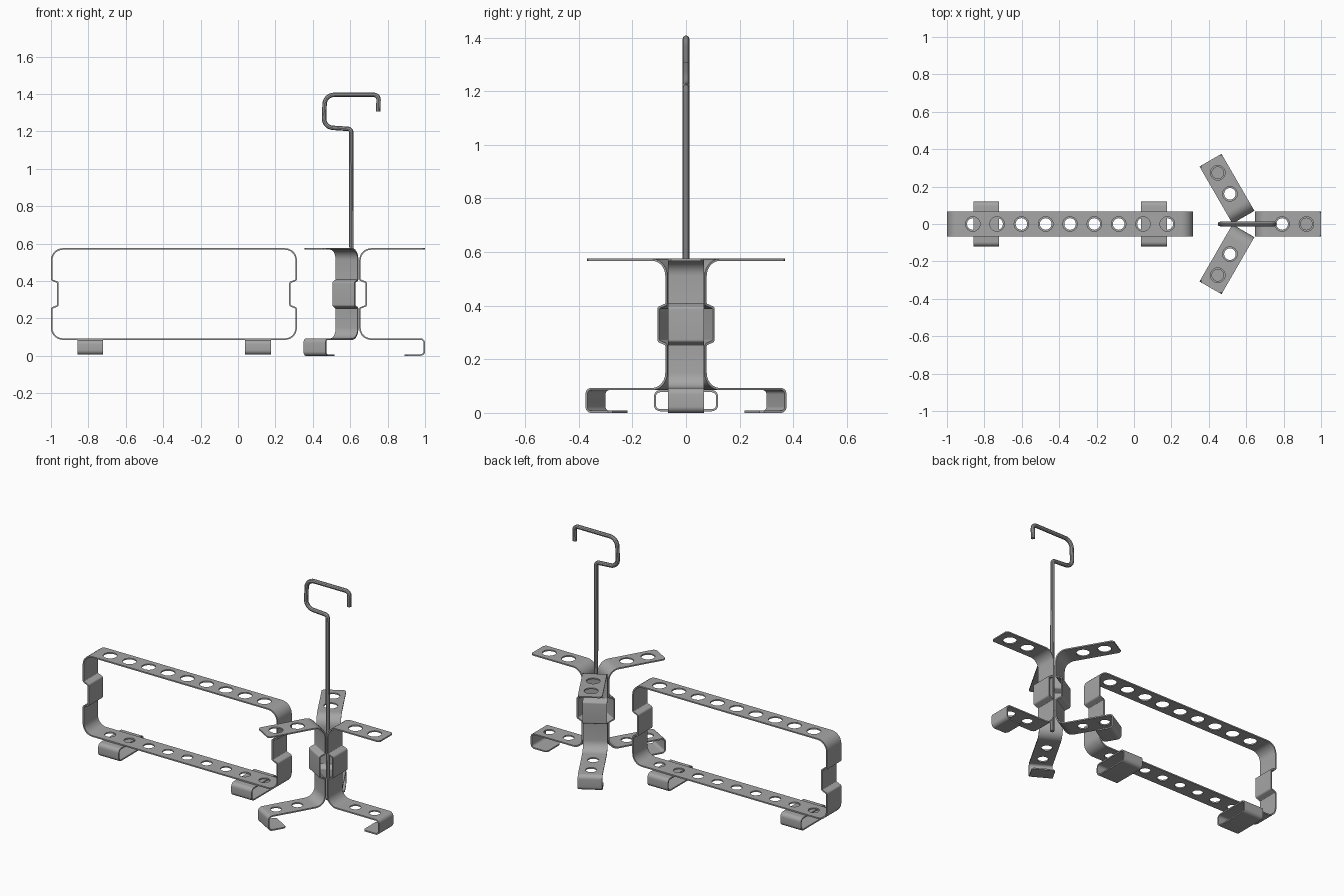
import bpy, bmesh, math
from mathutils import Vector

if "Cube" in bpy.data.objects:
    bpy.data.objects.remove(bpy.data.objects["Cube"])

THICK = 0.008
steel = bpy.data.materials.new("grey steel")
steel.diffuse_color = (0.38, 0.38, 0.38, 1)
steel.use_nodes = True
steel.node_tree.nodes["Principled BSDF"].inputs["Base Color"].default_value = steel.diffuse_color


def fillet(points, closed=False, steps=7):
    """Round the corners of an (x, z, radius) polyline."""
    pts = [Vector((p[0], 0, p[1])) for p in points]
    out, n = [], len(pts)
    for i, p in enumerate(pts):
        r = points[i][2]
        if r == 0 or (not closed and i in (0, n - 1)):
            out.append(p)
            continue
        a = (pts[i - 1] - p).normalized()
        b = (pts[(i + 1) % n] - p).normalized()
        half = a.angle(b) / 2
        centre = p + (a + b).normalized() * (r / math.sin(half))
        s = p + a * (r / math.tan(half)) - centre
        e = p + b * (r / math.tan(half)) - centre
        sweep = math.pi - 2 * half
        out += [centre + (s * math.sin(sweep * (1 - k / steps)) + e * math.sin(sweep * k / steps))
                / math.sin(sweep) for k in range(steps + 1)]
    return out


def finish(obj):
    bpy.ops.object.select_all(action='DESELECT')
    obj.select_set(True)
    bpy.context.view_layer.objects.active = obj
    for m in list(obj.modifiers):
        bpy.ops.object.modifier_apply(modifier=m.name)
    bpy.ops.object.shade_smooth_by_angle(angle=math.radians(35))


def new_object(name, bm):
    me = bpy.data.meshes.new(name)
    bm.to_mesh(me)
    bm.free()
    me.materials.append(steel)
    obj = bpy.data.objects.new(name, me)
    bpy.context.collection.objects.link(obj)
    return obj


def strip(name, points, half_width, closed=False, holes=()):
    """Bent sheet strip along a profile, with punched holes."""
    path = fillet(points, closed)
    widths = [half_width] * len(path)
    if not closed:  # clipped corners on the free ends
        clip = 0.012
        first = path[0] + (path[1] - path[0]).normalized() * clip
        last = path[-1] + (path[-2] - path[-1]).normalized() * clip
        path = [path[0], first] + path[1:-1] + [last, path[-1]]
        widths = [half_width - clip] + [half_width] * (len(path) - 2) + [half_width - clip]
    bm = bmesh.new()
    rows = [[bm.verts.new((p.x, s * w, p.z)) for s in (-1, 1)] for p, w in zip(path, widths)]
    for i in range(len(rows) if closed else len(rows) - 1):
        a, b = rows[i], rows[(i + 1) % len(rows)]
        bm.faces.new((a[0], a[1], b[1], b[0]))
    obj = new_object(name, bm)
    sol = obj.modifiers.new("sheet", 'SOLIDIFY')
    sol.thickness, sol.offset = THICK, 0
    cutter = None
    if holes:
        bm = bmesh.new()
        for x in holes:  # wider on the upper level than on the lower
            for z, r in ((0.571, 0.039), (0.089, 0.031)):
                c = bmesh.ops.create_cone(bm, cap_ends=True, segments=24,
                                          radius1=r, radius2=r, depth=0.04)
                bmesh.ops.translate(bm, verts=c["verts"], vec=(x, 0, z))
        cutter = new_object("hole_cutter", bm)
        cutter.hide_render = True
        cut = obj.modifiers.new("holes", 'BOOLEAN')
        cut.object, cut.operation, cut.solver = cutter, 'DIFFERENCE', 'EXACT'
    finish(obj)
    if cutter:
        bpy.data.objects.remove(cutter)
    return obj


def copy(obj, name):
    dup = bpy.data.objects.new(name, obj.data)
    bpy.context.collection.objects.link(dup)
    return dup


# Long frame with a notch in each upright
L, R, B, T, IN = -0.996, 0.311, 0.089, 0.571, 0.033
strip("long_frame", [
    (L, B, .06), (R, B, .06),
    (R, .255, .008), (R - IN, .268, .008), (R - IN, .392, .008), (R, .405, .008),
    (R, T, .06), (L, T, .06),
    (L, .405, .008), (L + IN, .392, .008), (L + IN, .268, .008), (L, .255, .008),
], 0.068, True, [-0.862 + 0.13 * i for i in range(9)])

# Two feet under the frame
foot = strip("frame_foot_left", [
    (-.116, .010, .02), (.116, .010, .02), (.116, .081, .02), (-.116, .081, .02)], 0.069, True)
foot_right = copy(foot, "frame_foot_right")
for f, x in ((foot, -0.79), (foot_right, 0.107)):
    f.location.x = x
    f.rotation_euler.z = math.pi / 2

# Three bent legs around the hanging rod
CX, V, N = 0.606, 0.046, 0.080
leg = strip("stand_leg_1", [
    (.394, .571, 0), (V, .571, .06),
    (V, .405, .008), (N, .392, .008), (N, .268, .008), (V, .255, .008),
    (V, .089, .06), (.390, .089, .02), (.390, .004, .02), (.285, .004, 0),
], 0.068, False, (0.186, 0.316))
for i, part in enumerate([leg, copy(leg, "stand_leg_2"), copy(leg, "stand_leg_3")]):
    part.location.x = CX
    part.rotation_euler.z = i * math.tau / 3

# Rod with a squared hook
cu = bpy.data.curves.new("hook_rod", 'CURVE')
cu.dimensions = '3D'
cu.bevel_depth, cu.bevel_resolution, cu.use_fill_caps = 0.0125, 3, True
pts = fillet([(.608, .09, 0), (.605, 1.212, .018), (.458, 1.222, .05),
              (.465, 1.395, .05), (.752, 1.395, .025), (.750, 1.305, 0)])
sp = cu.splines.new('POLY')
sp.points.add(len(pts) - 1)
for q, p in zip(sp.points, pts):
    q.co = (*p, 1)
cu.materials.append(steel)
rod = bpy.data.objects.new("hook_rod", cu)
bpy.context.collection.objects.link(rod)
bpy.ops.object.select_all(action='DESELECT')
rod.select_set(True)
bpy.context.view_layer.objects.active = rod
bpy.ops.object.convert(target='MESH')
finish(bpy.context.view_layer.objects.active)
